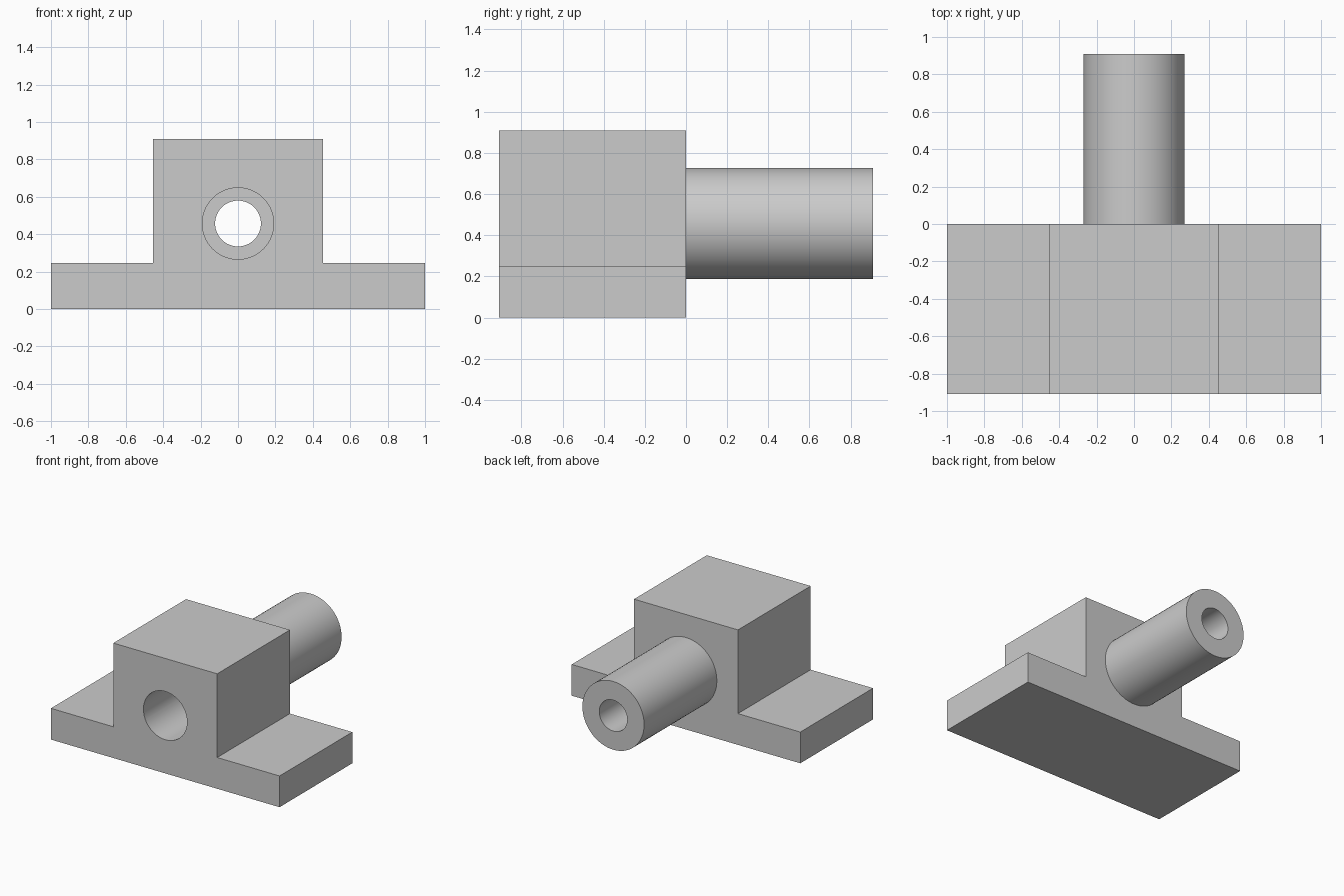
import bpy
import bmesh
from math import pi
from mathutils import Matrix, Vector

cube = bpy.data.objects.get("Cube")
if cube:
    bpy.data.objects.remove(cube, do_unlink=True)

HALF_DEPTH = 0.909
AXIS_Z = 0.457
BORE_R = 0.191
SIDES = 64

grey = bpy.data.materials.new("light_grey")
grey.use_nodes = True
colour = (0.6, 0.6, 0.6, 1)
grey.diffuse_color = colour
grey.node_tree.nodes["Principled BSDF"].inputs["Base Color"].default_value = colour


def make_object(name, bm):
    bmesh.ops.recalc_face_normals(bm, faces=bm.faces)
    mesh = bpy.data.meshes.new(name)
    bm.to_mesh(mesh)
    bm.free()
    mesh.materials.append(grey)
    obj = bpy.data.objects.new(name, mesh)
    bpy.context.collection.objects.link(obj)
    return obj


def smooth(obj):
    bpy.ops.object.select_all(action="DESELECT")
    obj.select_set(True)
    bpy.context.view_layer.objects.active = obj
    bpy.ops.object.shade_smooth_by_angle(angle=pi / 6)


# Bearing block: stepped profile pulled from the front to the middle
half = [(1, 0), (1, 0.247), (0.4545, 0.247), (0.4545, 0.909)]
outline = half + [(-x, z) for x, z in reversed(half)]
bm = bmesh.new()
face = bm.faces.new([bm.verts.new((x, -HALF_DEPTH, z)) for x, z in outline])
pulled = bmesh.ops.extrude_face_region(bm, geom=[face])["geom"]
bmesh.ops.translate(bm, vec=(0, HALF_DEPTH, 0),
                    verts=[v for v in pulled if isinstance(v, bmesh.types.BMVert)])
block = make_object("bearing_block", bm)

# Wide bore cut through the block
bm = bmesh.new()
bmesh.ops.create_cone(bm, cap_ends=True, segments=SIDES, radius1=BORE_R, radius2=BORE_R,
                      depth=1.5, matrix=Matrix.Translation((0, -0.5, AXIS_Z))
                      @ Matrix.Rotation(pi / 2, 4, "X"))
cutter = make_object("bore_cutter", bm)
cutter.hide_render = True
cut = block.modifiers.new("bore", "BOOLEAN")
cut.operation = "DIFFERENCE"
cut.solver = "EXACT"
cut.object = cutter
bpy.context.view_layer.objects.active = block
bpy.ops.object.modifier_apply(modifier=cut.name)
bpy.data.objects.remove(cutter, do_unlink=True)
smooth(block)

# Rear tube: rectangular section turned about the bore axis
section = [(0.1225, 0), (0.27, 0), (0.27, HALF_DEPTH), (0.1225, HALF_DEPTH)]
bm = bmesh.new()
verts = [bm.verts.new((r, y, AXIS_Z)) for r, y in section]
edges = [bm.edges.new((verts[i], verts[i - 1])) for i in range(len(verts))]
bmesh.ops.spin(bm, geom=verts + edges, cent=Vector((0, 0, AXIS_Z)), axis=(0, 1, 0),
               angle=2 * pi, steps=SIDES)
bmesh.ops.remove_doubles(bm, verts=bm.verts, dist=0.0001)
smooth(make_object("rear_tube", bm))
